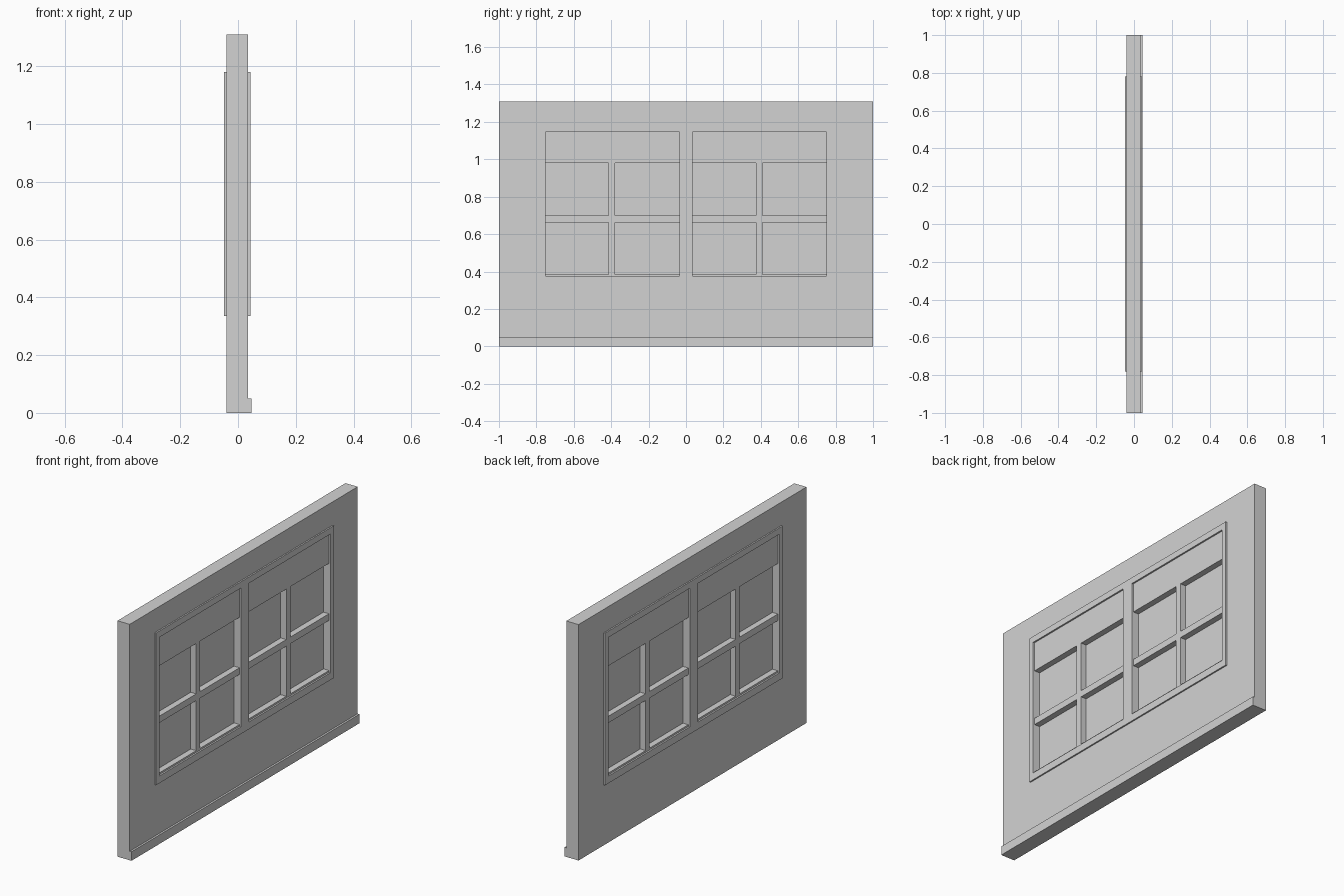
import bpy
import bmesh

cube = bpy.data.objects.get("Cube")
if cube:
    bpy.data.objects.remove(cube, do_unlink=True)

grey = bpy.data.materials.new("plain grey")
grey.use_nodes = True
colour = (0.65, 0.65, 0.65, 1)
grey.diffuse_color = colour
grey.node_tree.nodes["Principled BSDF"].inputs["Base Color"].default_value = colour


def panel(name, x0, x1, outer, holes=()):
    """Upright slab from x0 to x1; rectangles are (y0, y1, z0, z1)."""
    rects = [outer, *holes]
    ys = sorted({y for r in rects for y in r[:2]})
    zs = sorted({z for r in rects for z in r[2:]})
    bm = bmesh.new()
    grid = {(y, z): bm.verts.new((x0, y, z)) for y in ys for z in zs}
    for ya, yb in zip(ys, ys[1:]):
        for za, zb in zip(zs, zs[1:]):
            cy, cz = (ya + yb) / 2, (za + zb) / 2
            if any(h[0] < cy < h[1] and h[2] < cz < h[3] for h in holes):
                continue
            bm.faces.new([grid[k] for k in ((ya, za), (ya, zb), (yb, zb), (yb, za))])
    bmesh.ops.delete(bm, geom=[v for v in bm.verts if not v.link_faces], context="VERTS")
    # Thicken the sheet and close it on the far side
    ext = bmesh.ops.extrude_face_region(bm, geom=bm.faces[:], use_keep_orig=True)
    moved = [g for g in ext["geom"] if isinstance(g, bmesh.types.BMVert)]
    bmesh.ops.translate(bm, verts=moved, vec=(x1 - x0, 0, 0))
    bmesh.ops.recalc_face_normals(bm, faces=bm.faces[:])
    mesh = bpy.data.meshes.new(name)
    bm.to_mesh(mesh)
    bm.free()
    mesh.materials.append(grey)
    obj = bpy.data.objects.new(name, mesh)
    bpy.context.collection.objects.link(obj)
    return obj


# Shared layout
columns = [(-0.75, -0.415), (-0.38, -0.035), (0.035, 0.375), (0.41, 0.75)]
rows = [(0.385, 0.663), (0.70, 0.98)]
sashes = [(-0.75, -0.035, 0.375, 1.145), (0.035, 0.75, 0.375, 1.145)]
frame_rect = (-0.78, 0.78, 0.335, 1.18)

# Wall and the trim along its foot
panel("wall", -0.04, 0.035, (-1, 1, 0, 1.31), [frame_rect])
panel("foot_trim", 0.035, 0.046, (-1, 1, 0, 0.05))

# Raised window frame with a centre post
panel("window_frame", -0.048, 0.043, frame_rect, sashes)

# Two recessed sashes, each with four openings and a sheet of glazing
for side, sash, cols in (("right", sashes[0], columns[:2]), ("left", sashes[1], columns[2:])):
    openings = [(*c, *r) for c in cols for r in rows]
    panel(side + "_sash", -0.039, 0.034, sash, openings)
    for i, opening in enumerate(openings):
        panel(f"{side}_pane_{i + 1}", -0.006, 0.0, opening)
